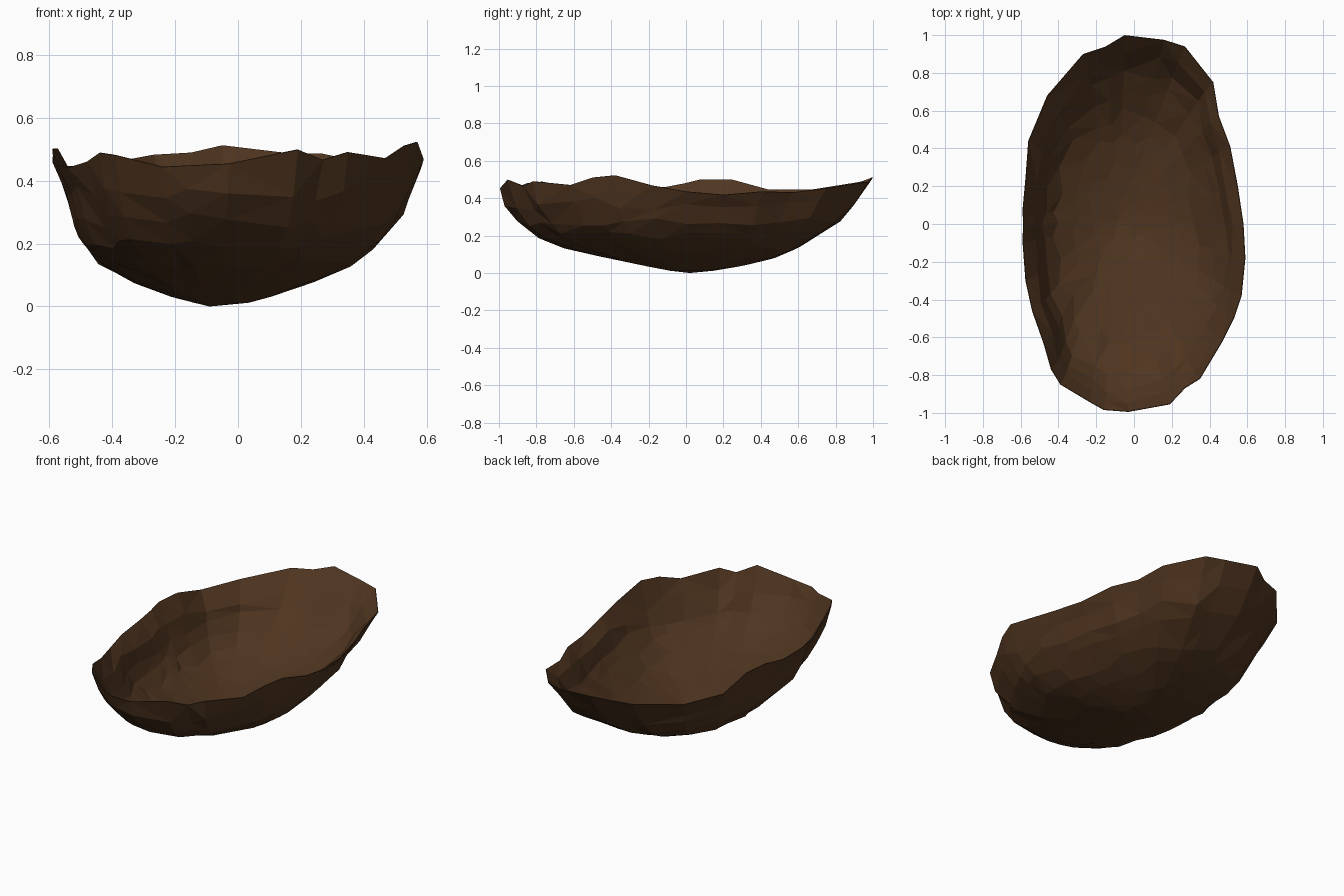
import bpy, bmesh, math, random

if "Cube" in bpy.data.objects:
    bpy.data.objects.remove(bpy.data.objects["Cube"])

random.seed(7)

# Irregular rim outline: x, y, z, counter-clockwise
RIM = [(.58, 0, .435), (.55, .2, .417), (.51, .41, .435), (.45, .57, .43),
       (.42, .75, .452), (.27, .94, .483), (.16, .975, .485), (-.05, 1, .51),
       (-.15, .94, .487), (-.27, .9, .48), (-.46, .68, .445), (-.56, .44, .445),
       (-.575, .24, .5), (-.59, .08, .5), (-.588, 0, .48), (-.59, -.1, .46),
       (-.575, -.3, .45), (-.54, -.46, .44), (-.48, -.63, .46),
       (-.44, -.77, .488), (-.39, -.85, .48), (-.24, -.94, .443),
       (-.16, -.985, .447), (-.03, -.995, .453), (.19, -.955, .498),
       (.27, -.87, .465), (.35, -.82, .49), (.47, -.62, .47),
       (.53, -.5, .51), (.57, -.38, .522), (.59, -.18, .467)]
CX, CY = -.09, .02          # lowest point of the shell

# Wall profile: height, then radius fraction towards +x, +y, -x, -y
RINGS = [(0, 1, 1, 1, 1), (.36, .945, .90, .91, .965),
         (.27, .885, .81, .86, .90), (.2, .80, .70, .81, .815),
         (.13, .66, .58, .69, .65), (.075, .48, .45, .48, .42),
         (.035, .31, .28, .28, .21), (.012, .2, .12, .1, .09)]


def wall_point(rim, k):
    """Point under a rim vertex at fractional ring number k."""
    x, y, z = rim
    dx, dy = x - CX, y - CY
    wx = math.cos(math.atan2(dy, dx * 1.6)) ** 2
    i = min(int(k), len(RINGS) - 2)
    a, b = ((h or z, (p if dx > 0 else q) * wx + (r if dy > 0 else s) * (1 - wx))
            for h, p, r, q, s in RINGS[i:i + 2])
    f = k - i
    h, s = (u + (v - u) * f for u, v in zip(a, b))
    s *= 1 + random.uniform(-.012, .016)
    return (CX + dx * s, CY + dy * s, h)


# Skin the rings, wandering up and down the wall, and close the bottom
bm = bmesh.new()
rows = [[bm.verts.new(p) for p in RIM]]
for k in range(1, len(RINGS)):
    w = .3 if k < len(RINGS) - 1 else 0
    rows.append([bm.verts.new(wall_point(p, k + random.uniform(-w, w)))
                 for p in RIM])
n = len(RIM)
for top, low in zip(rows, rows[1:]):
    for i in range(n):
        j = (i + 1) % n
        bm.faces.new((low[i], low[j], top[j], top[i]))
bottom = bm.verts.new((CX, CY, 0))
for i in range(n):
    bm.faces.new((bottom, rows[-1][(i + 1) % n], rows[-1][i]))
bmesh.ops.triangulate(bm, faces=bm.faces[:])

# Thin out the crowded floor into larger facets
floor = [v for row in rows[3:] for v in row]
bmesh.ops.remove_doubles(bm, verts=floor, dist=.06)
bmesh.ops.recalc_face_normals(bm, faces=bm.faces[:])
if sum(f.normal.z for f in bm.faces) > 0:
    bmesh.ops.reverse_faces(bm, faces=bm.faces[:])

mesh = bpy.data.meshes.new("nut_shell_half")
bm.to_mesh(mesh)
bm.free()
shell = bpy.data.objects.new("nut_shell_half", mesh)
bpy.context.collection.objects.link(shell)

# Thin wall, thickened inwards, sharp at the rim
body = shell.vertex_groups.new(name="body")
body.add(list(range(n, len(mesh.vertices))), 1, 'REPLACE')
wall = shell.modifiers.new("wall", 'SOLIDIFY')
wall.thickness = .024
wall.offset = -1
wall.vertex_group = "body"
wall.thickness_vertex_group = .15

# Dark brown husk
mat = bpy.data.materials.new("dark_brown_shell")
mat.diffuse_color = (.078, .035, .014, 1)
mat.use_nodes = True
mat.node_tree.nodes["Principled BSDF"].inputs["Base Color"].default_value = mat.diffuse_color
mesh.materials.append(mat)
